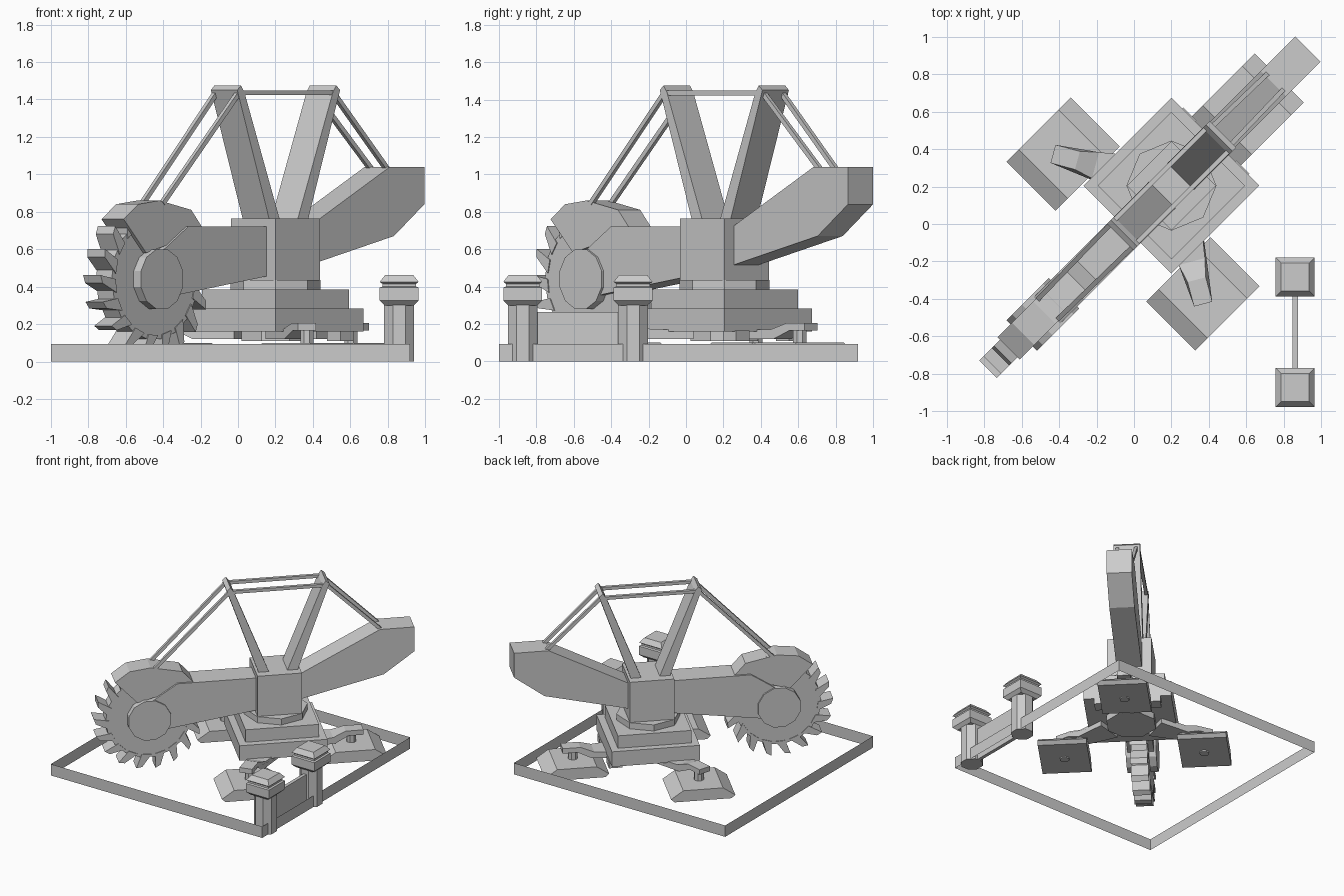
import bpy, bmesh
from math import sin, cos, pi, radians
from mathutils import Matrix, Vector

if "Cube" in bpy.data.objects:
    bpy.data.objects.remove(bpy.data.objects["Cube"])

# The machine stands diagonally: local x runs along the boom
MACHINE = Matrix.Translation((0.2, 0.205, 0)) @ Matrix.Rotation(pi / 4, 4, 'Z')


def finish(name, bm, matrix):
    bmesh.ops.recalc_face_normals(bm, faces=bm.faces)
    bm.transform(matrix)
    mesh = bpy.data.meshes.new(name)
    bm.to_mesh(mesh)
    bm.free()
    obj = bpy.data.objects.new(name, mesh)
    bpy.context.collection.objects.link(obj)
    return obj


def add_prism(bm, pts, width):
    """Side profile (x, z) extruded across y; width may depend on x."""
    w = width if callable(width) else (lambda x: width)
    a = [bm.verts.new((x, -w(x), z)) for x, z in pts]
    b = [bm.verts.new((x, w(x), z)) for x, z in pts]
    bm.faces.new(a)
    bm.faces.new(b[::-1])
    for i in range(len(pts)):
        j = (i + 1) % len(pts)
        bm.faces.new((a[i], b[i], b[j], a[j]))


def prism(name, pts, width, matrix=MACHINE):
    bm = bmesh.new()
    add_prism(bm, pts, width)
    return finish(name, bm, matrix)


def stack(name, rings, sides, matrix=MACHINE):
    """Upright n-sided solid from (half width across flats, z) rings."""
    bm = bmesh.new()
    loops = []
    for hw, z in rings:
        r = hw / cos(pi / sides)
        loops.append([bm.verts.new((r * cos((2 * i + 1) * pi / sides),
                                    r * sin((2 * i + 1) * pi / sides), z)) for i in range(sides)])
    bm.faces.new(loops[0][::-1])
    bm.faces.new(loops[-1])
    for lo, hi in zip(loops, loops[1:]):
        for i in range(sides):
            j = (i + 1) % sides
            bm.faces.new((lo[i], lo[j], hi[j], hi[i]))
    return finish(name, bm, matrix)


def box(name, lo, hi, matrix=MACHINE):
    (x0, y0, z0), (x1, y1, z1) = lo, hi
    m = matrix @ Matrix.Translation((0, (y0 + y1) / 2, 0))
    return prism(name, [(x0, z0), (x1, z0), (x1, z1), (x0, z1)], (y1 - y0) / 2, m)


def rod(name, p, q, size=0.025):
    p, q = Vector(p), Vector(q)
    bm = bmesh.new()
    bmesh.ops.create_cube(bm, size=1)
    d = q - p
    m = (Matrix.Translation((p + q) / 2) @ d.to_track_quat('X', 'Z').to_matrix().to_4x4()
         @ Matrix.Diagonal((d.length, size, size, 1)))
    return finish(name, bm, MACHINE @ m)


# Stepped base, turntable and turret
stack("base_lower", [(0.332, 0.16), (0.332, 0.283)], 4)
stack("base_upper", [(0.278, 0.283), (0.278, 0.385)], 4)
stack("turntable", [(0.222, 0.385), (0.222, 0.435)], 8,
      MACHINE @ Matrix.Rotation(pi / 8, 4, 'Z'))
stack("turret", [(0.168, 0.43), (0.168, 0.765)], 4)
stack("base_hub", [(0.18, 0.11), (0.18, 0.165)], 8)
for s in (-1, 1):
    box("base_block", (0.24, s * 0.2 - 0.05, 0.11), (0.34, s * 0.2 + 0.05, 0.165))

# Three legs with ankles and pads, pads all aligned to the boom
LEG = [(0.2, 0.12), (0.44, 0.12), (0.54, 0.165), (0.655, 0.165),
       (0.655, 0.205), (0.52, 0.205), (0.42, 0.17), (0.2, 0.17)]
PAD = [(-0.243, 0.035), (-0.215, 0.01), (0.215, 0.01), (0.243, 0.035),
       (0.15, 0.1), (-0.15, 0.1)]
for k in range(3):
    ang = k * 2 * pi / 3
    turn = MACHINE @ Matrix.Rotation(ang, 4, 'Z')
    prism("leg", LEG, lambda x: 0.05 if x > 0.5 else 0.05 + (0.55 - x) * 0.17, turn)
    spot = Matrix.Translation((0.6 * cos(ang), 0.6 * sin(ang), 0))
    if k == 0:
        spot = Matrix.Translation((0.57, 0, 0))
    else:
        spot = Matrix.Translation((-0.29, 0.528 * (1 if k == 1 else -1), 0))
    stack("ankle", [(0.035, 0), (0.035, 0.17)], 8, MACHINE @ spot)
    prism("pad", PAD, 0.185, MACHINE @ spot)

# Counterweight arm and boom
prism("counterweight_arm", [(0.1, 0.69), (0.77, 1.04), (1.03, 1.04), (1.03, 0.84),
                            (0.8, 0.67), (0.1, 0.5)], 0.095)
prism("boom", [(-0.1, 0.72), (-0.76, 0.72), (-0.97, 0.58), (-1.05, 0.44),
               (-0.97, 0.33), (-0.81, 0.36), (-0.1, 0.465)], 0.1)

# Digging wheel: disc, bucket teeth, hub and hood
CX, CZ = -0.972, 0.44


def polar(r, deg):
    return (CX + r * cos(radians(deg)), CZ + r * sin(radians(deg)))


TEETH = 18
prism("wheel_disc", [polar(0.325, i * 360 / TEETH) for i in range(TEETH)], 0.06)
bm = bmesh.new()
for i in range(TEETH):
    a = i * 360 / TEETH
    add_prism(bm, [polar(0.30, a), polar(0.415, a - 3), polar(0.40, a + 3),
                   polar(0.30, a + 14)], 0.066)
finish("wheel_teeth", bm, MACHINE)
prism("wheel_hub", [polar(0.165, i * 30 + 15) for i in range(12)], 0.115)
prism("wheel_hood", [(-1.06, 0.58), (-1.23, 0.76), (-1.12, 0.84), (-0.96, 0.86),
                     (-0.72, 0.81), (-0.64, 0.72), (-0.76, 0.66)], 0.084)

# Twin leaning masts and their stay rods
MAST = [(-0.14, 0.74), (-0.06, 0.74), (-0.335, 1.44), (-0.36, 1.475), (-0.388, 1.45)]
for s in (-1, 1):
    prism("mast", [(-s * x, z) for x, z in MAST], 0.1)
    rod("top_stay", (-0.35, s * 0.085, 1.435), (0.35, s * 0.085, 1.435))
    rod("boom_stay", (-0.36, s * 0.085, 1.44), (-0.93, s * 0.075, 0.845))
    rod("counterweight_stay", (0.36, s * 0.07, 1.44), (0.78, s * 0.06, 1.03))

# Thin perimeter wall (single sheet)
bm = bmesh.new()
CORNERS = [(-1, -1), (0.92, -1), (0.92, 0.92), (-1, 0.92)]
low = [bm.verts.new((x, y, 0)) for x, y in CORNERS]
top = [bm.verts.new((x, y, 0.093)) for x, y in CORNERS]
for i in range(4):
    j = (i + 1) % 4
    bm.faces.new((low[i], low[j], top[j], top[i]))
finish("perimeter_wall", bm, Matrix.Identity(4))

# Gate: two capped posts and the barrier between them
for y in (-0.283, -0.873):
    m = Matrix.Translation((0.861, y, 0))
    stack("gate_post", [(0.08, 0), (0.08, 0.31)], 8, m)
    stack("gate_cap", [(0.078, 0.3), (0.104, 0.325), (0.104, 0.395), (0.09, 0.4),
                       (0.09, 0.415), (0.104, 0.425), (0.075, 0.462)], 4, m)
box("gate_barrier", (0.847, -0.8, 0), (0.875, -0.35, 0.265), Matrix.Identity(4))
